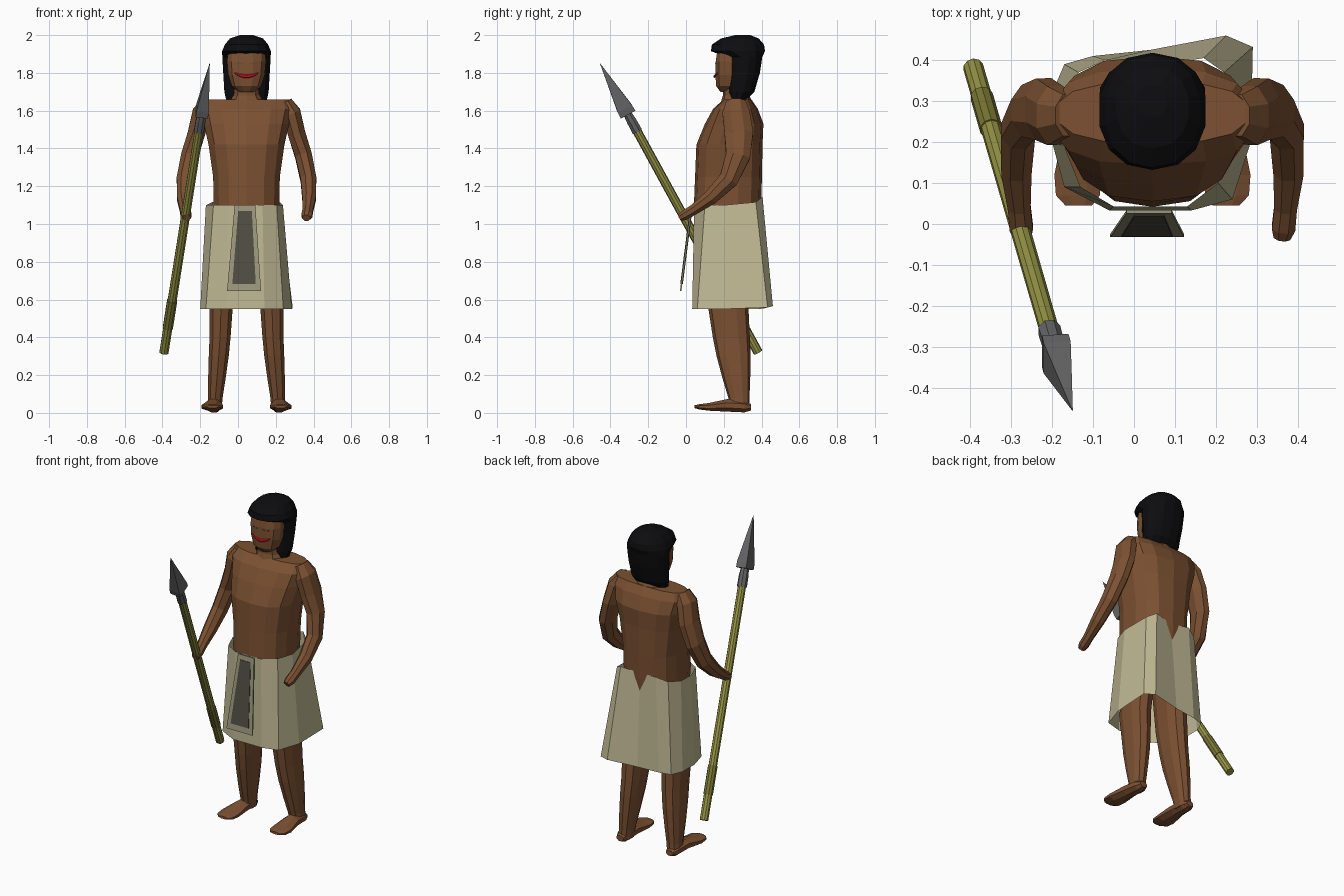
import bpy, bmesh
from math import sin, cos, pi, copysign
from mathutils import Vector

CX = 0.045  # body centre line


def material(name, col):
    m = bpy.data.materials.new(name)
    m.diffuse_color = (*col, 1)
    return m


SKIN = material("skin", (0.20, 0.082, 0.032))
HAIR = material("hair_black", (0.004, 0.004, 0.005))
CLOTH = material("linen", (0.53, 0.49, 0.30))
TRIM = material("linen_trim", (0.33, 0.31, 0.20))
DARK = material("dark_cloth", (0.08, 0.075, 0.055))
RED = material("lip_red", (0.75, 0.01, 0.02))
WOOD = material("wood", (0.31, 0.30, 0.06))
GRIP = material("grip", (0.20, 0.19, 0.035))
IRON = material("iron", (0.13, 0.13, 0.135))


def loft(name, rings, mat, caps=True):
    """Skin a list of equal-length point rings into one flat-shaded mesh."""
    bm = bmesh.new()
    rows = [[bm.verts.new(p) for p in r] for r in rings]
    n = len(rows[0])
    for a, b in zip(rows, rows[1:]):
        for i in range(n):
            j = (i + 1) % n
            bm.faces.new((a[i], a[j], b[j], b[i]))
    if caps:
        bm.faces.new(rows[0])
        bm.faces.new(rows[-1])
    bmesh.ops.recalc_face_normals(bm, faces=bm.faces)
    me = bpy.data.meshes.new(name)
    bm.to_mesh(me)
    bm.free()
    me.materials.append(mat)
    ob = bpy.data.objects.new(name, me)
    bpy.context.collection.objects.link(ob)
    return ob


def oval(c, u, v, n=12, p=1.0):
    """Superellipse ring about c spanned by half-axes u and v."""
    f = lambda t: copysign(abs(t) ** p, t)
    angs = [2 * pi * (i + 0.5) / n for i in range(n)]
    return [Vector(c) + Vector(u) * f(cos(a)) + Vector(v) * f(sin(a)) for a in angs]


def stack(name, rows, mat, cx=CX, n=12, p=0.8):
    """Loft of horizontal sections given as (z, y, rx, ry, x offset)."""
    rings = []
    for r in rows:
        z, y, rx, ry = r[:4]
        x = cx + (r[4] if len(r) > 4 else 0)
        rings.append(oval((x, y, z), (rx, 0, 0), (0, ry, 0), n, p))
    return loft(name, rings, mat)


def tube(name, path, mat, n=8):
    """Loft along a path of (point, sideways radius, other radius)."""
    rings = []
    for i, (c, ru, rv) in enumerate(path):
        t = (Vector(path[min(i + 1, len(path) - 1)][0]) - Vector(path[max(i - 1, 0)][0])).normalized()
        u = (Vector((1, 0, 0)) - t * t.x).normalized()
        rings.append(oval(c, u * ru, t.cross(u) * rv, n))
    return loft(name, rings, mat)


# torso and neck
stack("torso", [(0.98, 0.22, 0.17, 0.17), (1.1, 0.22, 0.177, 0.178), (1.25, 0.225, 0.18, 0.177),
                (1.42, 0.23, 0.205, 0.175), (1.53, 0.255, 0.23, 0.155), (1.61, 0.262, 0.25, 0.118),
                (1.658, 0.272, 0.235, 0.075)], SKIN, n=14, p=0.78)
stack("neck", [(1.63, 0.27, 0.10, 0.09), (1.68, 0.265, 0.075, 0.07), (1.76, 0.265, 0.068, 0.07)], SKIN, n=10)

# head and hair
stack("head", [(1.70, 0.235, 0.045, 0.055), (1.73, 0.235, 0.08, 0.077), (1.79, 0.237, 0.10, 0.084),
               (1.86, 0.24, 0.106, 0.085), (1.93, 0.25, 0.10, 0.085)], SKIN)
stack("hair", [(1.655, 0.275, 0.11, 0.045), (1.70, 0.29, 0.12, 0.072), (1.80, 0.303, 0.126, 0.088),
               (1.885, 0.308, 0.131, 0.096), (1.915, 0.275, 0.132, 0.143), (1.95, 0.275, 0.117, 0.138),
               (1.982, 0.285, 0.09, 0.10), (2.0, 0.30, 0.035, 0.04)], HAIR, n=14, p=0.9)

# smiling mouth, one strip bent around the face
mouth = []
for i in range(9):
    s = -1 + i / 4
    r = 0.003 + 0.007 * (1 - s * s)
    mouth.append(oval((CX + 0.063 * s, 0.152 + 0.016 * s * s, 1.782 + 0.017 * s * s),
                      (0, 0.006, 0), (0, 0, r), 6))
loft("mouth", mouth, RED)

for s, side in ((-1, "right"), (1, "left")):
    # thin eye line
    eye = [oval((CX + s * dx, y, 1.848), (0, 0.003, 0), (0, 0, 0.003), 4)
           for dx, y in ((0.018, 0.155), (0.055, 0.163))]
    loft(side + "_eye", eye, DARK)

    # arm ending in a closed hand
    arm = [((.205, .265, 1.645), .04, .055), ((.238, .265, 1.59), .052, .078), ((.265, .28, 1.48), .05, .082),
           ((.302, .275, 1.36), .048, .07), ((.328, .225, 1.235), .045, .055), ((.332, .13, 1.14), .04, .042),
           ((.325, .04, 1.075), .03, .03), ((.32, -.01, 1.045), .031, .028), ((.316, -.033, 1.032), .022, .02)]
    tube(side + "_arm", [((CX + s * x, y, z), a, b) for (x, y, z), a, b in arm], SKIN)

    # leg
    leg = [(1.0, .23, .075, .12, .10), (.55, .225, .064, .106, .135), (.40, .24, .058, .098, .14),
           (.30, .252, .055, .09, .147), (.18, .267, .048, .073, .157), (.08, .28, .04, .056, .165),
           (.02, .285, .04, .052, .17)]
    stack(side + "_leg", [r[:4] + (s * r[4],) for r in leg], SKIN, n=10)

    # foot, lofted from heel to toe
    foot = [(.345, .03, .025, .018, .172), (.31, .034, .042, .034, .172), (.22, .04, .048, .036, .175),
            (.12, .032, .062, .022, .182), (.07, .032, .058, .015, .182), (.045, .033, .035, .008, .18)]
    loft(side + "_foot", [oval((CX + s * x, y, z), (rx, 0, 0), (0, 0, rz), 8)
                          for y, z, rx, rz, x in foot], SKIN)

# open wrap skirt: waist ring and wider, skewed hem ring
waist = [(-.168, .29), (-.135, .37), (-.07, .40), (.05, .385), (.17, .405), (.22, .37),
         (.238, .2), (.205, .1), (.13, .043), (-.05, .043), (-.13, .09), (-.17, .19)]
hem = [(-.20, .32), (-.17, .39), (-.10, .41), (.04, .425), (.225, .46), (.29, .432),
       (.285, .2), (.24, .06), (.14, .033), (-.06, .033), (-.17, .09), (-.20, .2)]
loft("skirt", [[(x, y, 1.10 + max(0, y - .35) * .8) for x, y in waist],
               [(x, y, .55 + max(0, y - .4) * .25) for x, y in hem]], CLOTH, caps=False)


# apron hanging at the front, with a dark inset
def panel(name, top, bottom, mat, depth):
    (wt, zt), (wb, zb) = top, bottom
    y = lambda z: 0.03 - (1.1 - z) * 0.128
    rings = [[(x, y(z) + d, z) for x, z in ((CX - .013 - wb, zb), (CX - .013 + wb, zb),
                                          (CX - .008 + wt, zt), (CX - .008 - wt, zt))]
             for d in (-depth, depth)]
    loft(name, rings, mat)


panel("apron", (0.055, 1.10), (0.09, 0.645), TRIM, 0.004)
panel("apron_inset", (0.036, 1.07), (0.062, 0.682), DARK, 0.007)

# spear: parts placed along one straight axis
BUTT, TIP = Vector((-.392, .382, .32)), Vector((-.15, -.455, 1.85))


def spear(name, stations, mat, n=10):
    tube(name, [(BUTT.lerp(TIP, f), a, b) for f, a, b in stations], mat, n)


spear("spear_shaft", [(0, .025, .025), (.775, .024, .024)], WOOD)
spear("spear_grip", [(.085, .028, .028), (.18, .028, .028)], GRIP)
spear("spear_socket", [(.765, .029, .029), (.80, .028, .028), (.86, .018, .018)], IRON, 8)
spear("spear_head", [(.825, .046, .062), (.845, .047, .06), (.92, .025, .031), (1, .001, .001)], IRON, 4)
